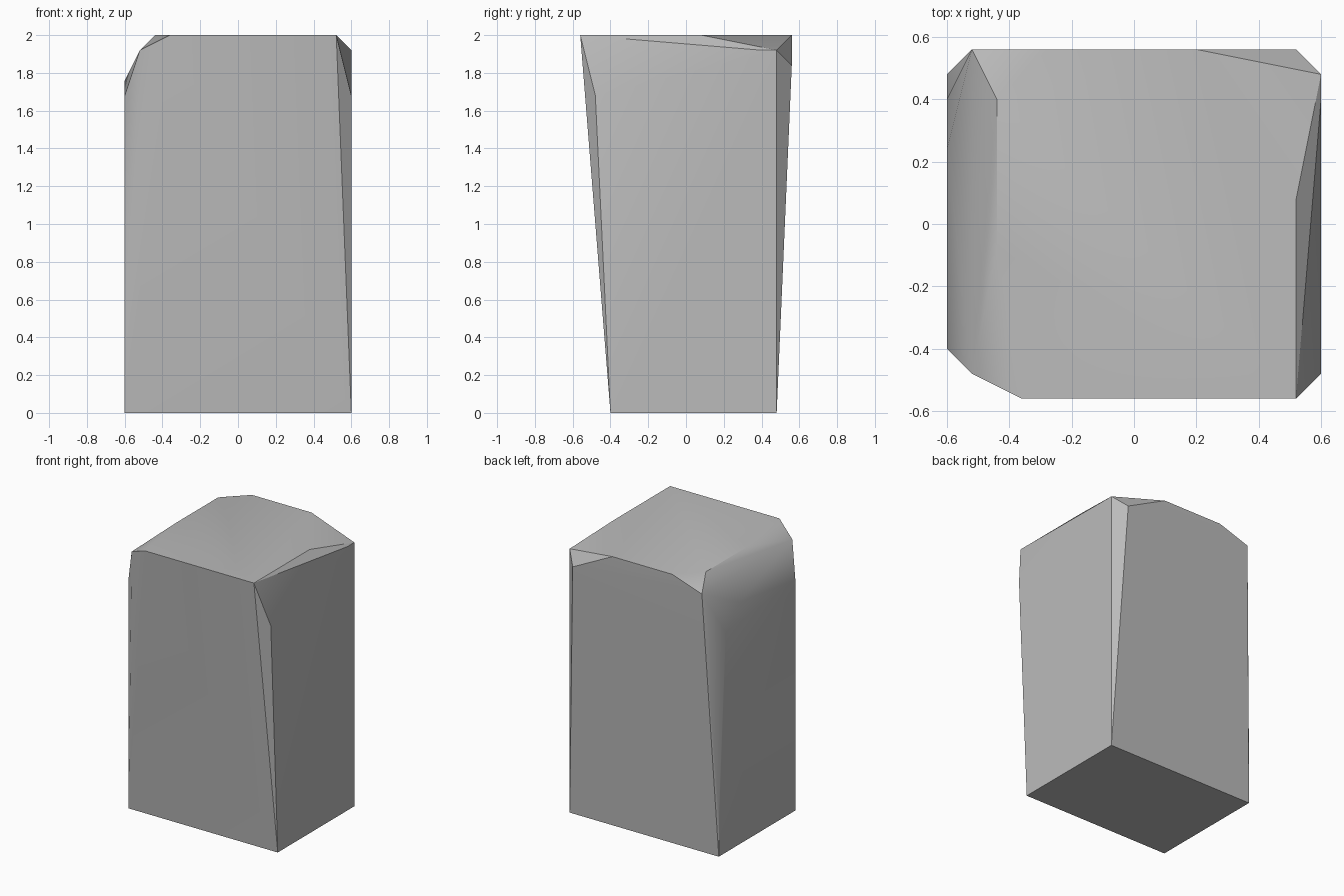
import bpy
import bmesh
import math
from mathutils import Vector

default_cube = bpy.data.objects.get("Cube")
if default_cube:
    bpy.data.objects.remove(default_cube, do_unlink=True)

# The block is laid out on a coarse grid, so corners are whole grid steps
STEP = 0.08
WIDTH, DEPTH, TOP = 15, 14, 25
BEVEL = TOP - 1


def grid_point(column, row, level):
    """Turn grid steps into a centred position."""
    return Vector((column - WIDTH / 2, row - DEPTH / 2, level)) * STEP


def stone_material(name, value):
    material = bpy.data.materials.new(name)
    material.use_nodes = True
    colour = (value, value, value, 1.0)
    material.diffuse_color = colour
    shader = material.node_tree.nodes["Principled BSDF"]
    shader.inputs["Base Color"].default_value = colour
    return material


# Rectangular foot, narrower from front to back than the top
foot = [(column, row, 0) for column in (0, WIDTH) for row in (2, DEPTH - 1)]

# Flat upper face, with a worn left edge
upper_face = [(column, row, TOP) for column, row in (
    (3, 0), (14, 0), (14, 8), (10, DEPTH), (4, DEPTH), (2, 12), (2, 6))]

# Chipped corners and worn edges below the upper face
right_chips = [(WIDTH, 1, 21), (WIDTH, 12, BEVEL), (WIDTH, 13, BEVEL),
               (14, DEPTH, 23)]
left_chips = [(1, 1, BEVEL), (1, DEPTH, BEVEL), (0, 2, 21),
              (0, 10, 22), (0, 12, 20), (0, 13, 4)]

# Wrap one convex skin around all the corners
bm = bmesh.new()
for corner in foot + upper_face + right_chips + left_chips:
    bm.verts.new(grid_point(*corner))
bmesh.ops.convex_hull(bm, input=bm.verts)
bmesh.ops.dissolve_limit(bm, angle_limit=math.radians(0.5),
                         verts=bm.verts, edges=bm.edges)
bmesh.ops.recalc_face_normals(bm, faces=bm.faces)

mesh = bpy.data.meshes.new("stone_block")
bm.to_mesh(mesh)
bm.free()
mesh.materials.append(stone_material("stone grey", 0.5))

stone_block = bpy.data.objects.new("stone_block", mesh)
bpy.context.collection.objects.link(stone_block)
bpy.ops.object.select_all(action="DESELECT")
stone_block.select_set(True)
bpy.context.view_layer.objects.active = stone_block
bpy.ops.object.shade_smooth_by_angle(angle=math.radians(30))
